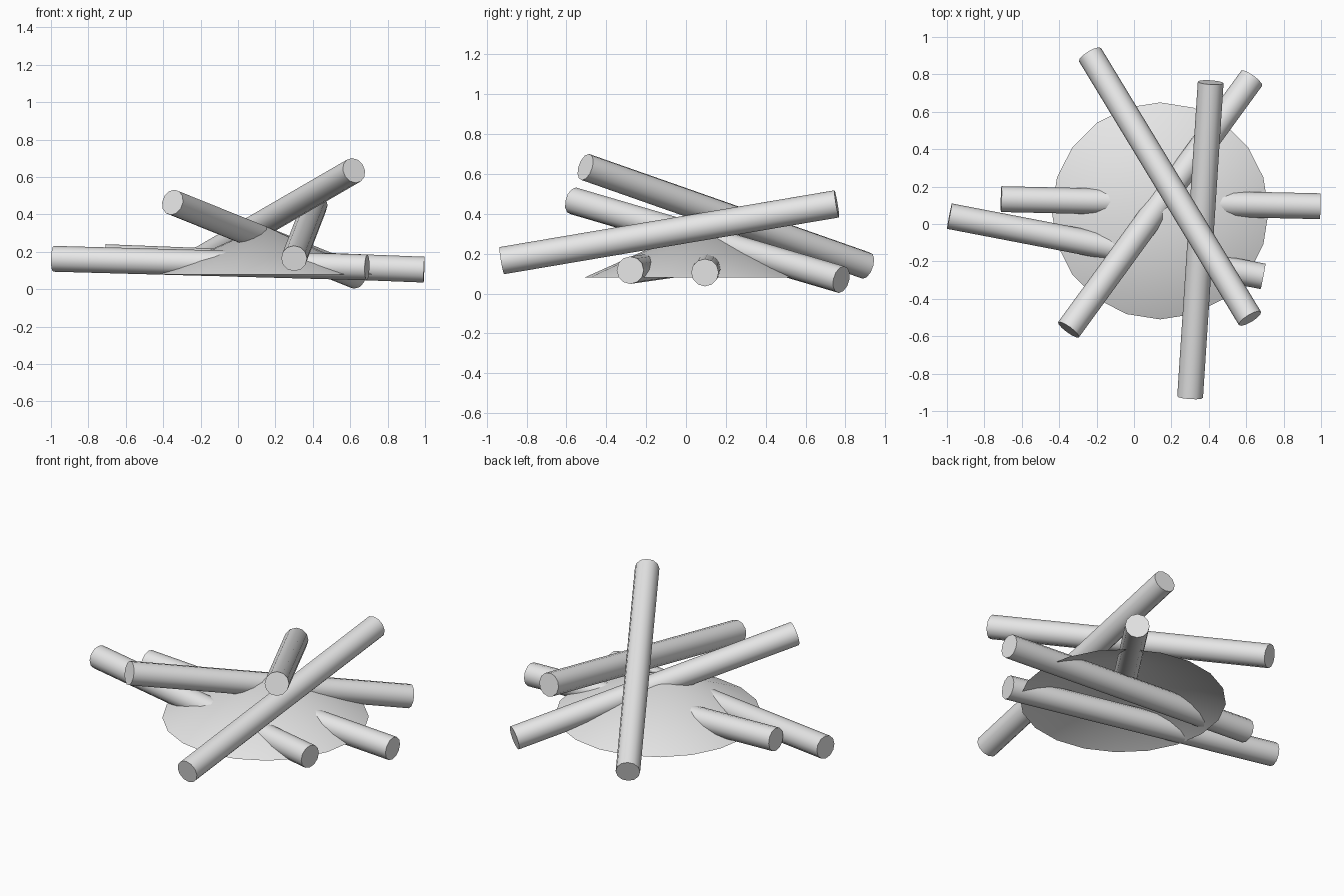
import bpy
import math
from mathutils import Vector

cube = bpy.data.objects.get("Cube")
if cube:
    bpy.data.objects.remove(cube, do_unlink=True)

# One plain grey for everything
grey = bpy.data.materials.new("plain_grey")
grey.use_nodes = True
grey.diffuse_color = (0.8, 0.8, 0.8, 1)
grey.node_tree.nodes["Principled BSDF"].inputs["Base Color"].default_value = (0.8, 0.8, 0.8, 1)


def finish(name):
    obj = bpy.context.object
    obj.name = name
    obj.data.materials.append(grey)
    bpy.ops.object.shade_smooth_by_angle(angle=math.radians(40))
    return obj


def log(name, start, end, radius=0.069):
    """Straight round log between the centres of its two ends."""
    start, end = Vector(start), Vector(end)
    axis = end - start
    bpy.ops.mesh.primitive_cylinder_add(vertices=12, radius=radius, depth=axis.length,
                                        location=(start + end) / 2)
    bpy.context.object.rotation_euler = axis.to_track_quat('Z', 'Y').to_euler()
    return finish(name)


# Ash mound: a low cone, open underneath
base, peak = 0.08, 0.34
bpy.ops.mesh.primitive_cone_add(vertices=20, radius1=0.58, radius2=0, depth=peak - base,
                                end_fill_type='NOTHING',
                                location=(0.14, 0.07, (base + peak) / 2))
finish("ash_mound")

# Leaning logs, crossing over the mound
log("leaning_log_high", (-0.235, 0.905, 0.14), (0.62, -0.505, 0.635))
log("leaning_log_middle", (0.63, 0.78, 0.07), (-0.35, -0.565, 0.465))
log("leaning_log_long", (0.30, -0.925, 0.165), (0.41, 0.757, 0.45))

# Lying logs, running through the mound
log("lying_log_front", (-0.987, 0.042, 0.163), (0.69, -0.28, 0.117))
log("lying_log_back", (-0.71, 0.133, 0.172), (0.995, 0.095, 0.105))
